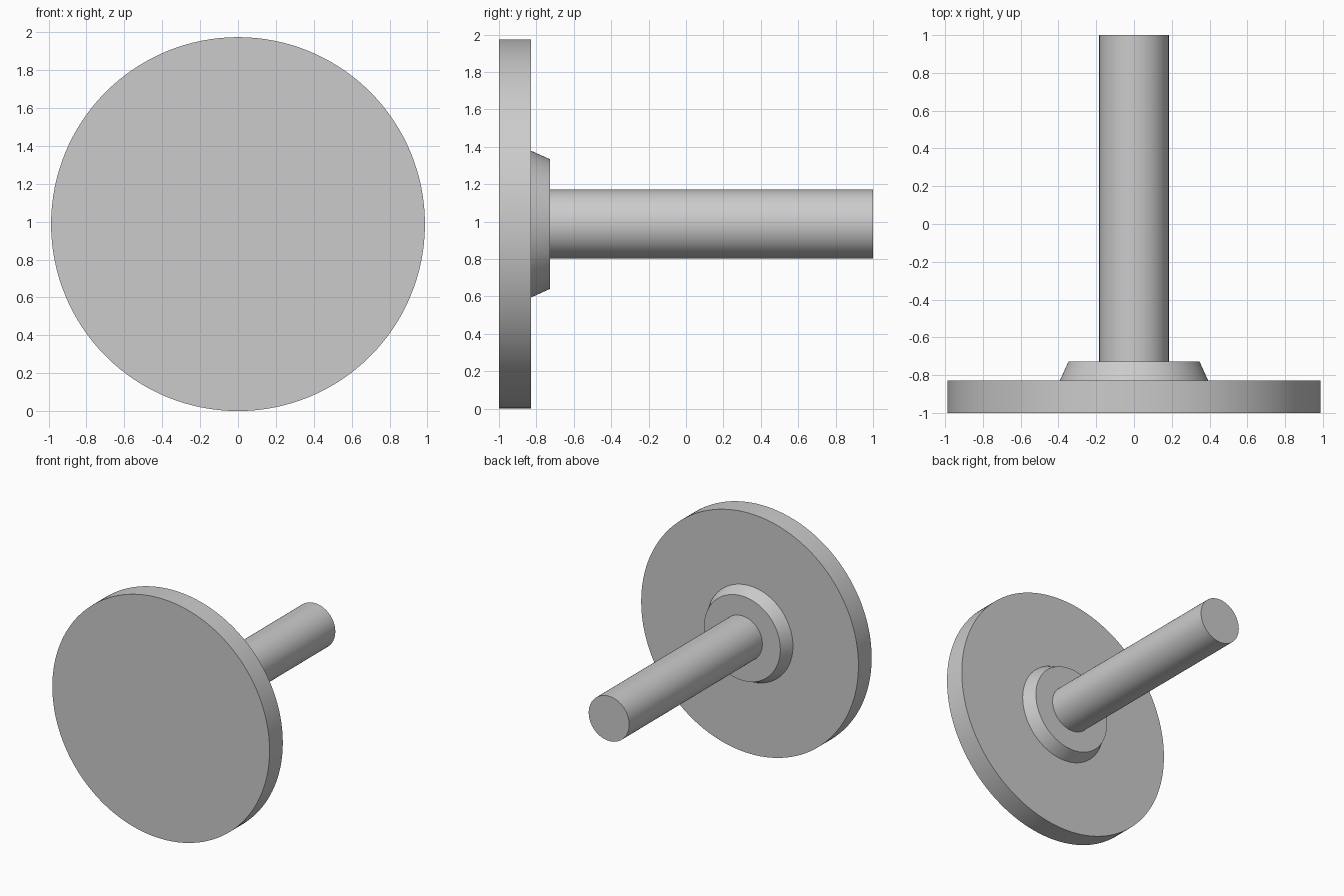
import bpy
from math import radians

cube = bpy.data.objects.get("Cube")
if cube:
    bpy.data.objects.remove(cube, do_unlink=True)

# Single plain grey for the whole model
grey = bpy.data.materials.new("plain_grey")
grey.use_nodes = True
colour = (0.6, 0.6, 0.6, 1)
grey.diffuse_color = colour
grey.node_tree.nodes["Principled BSDF"].inputs["Base Color"].default_value = colour

DISC_RADIUS = 0.987  # also the height of the axis


def turned_part(name, y_front, y_back, r_front, r_back):
    """Round part on the front-to-back axis, tapering from r_front to r_back."""
    bpy.ops.mesh.primitive_cone_add(
        vertices=128, radius1=r_front, radius2=r_back, depth=y_back - y_front,
        location=(0, (y_front + y_back) / 2, DISC_RADIUS),
        rotation=(radians(-90), 0, 0))
    part = bpy.context.object
    part.name = name
    part.data.materials.append(grey)
    bpy.ops.object.shade_smooth_by_angle(angle=radians(20))
    return part


# Wide front disc, tapered collar behind it, and the long shaft
turned_part("disc", -1, -0.828, DISC_RADIUS, DISC_RADIUS)
turned_part("collar", -0.828, -0.728, 0.392, 0.347)
turned_part("shaft", -0.74, 1, 0.184, 0.184)
